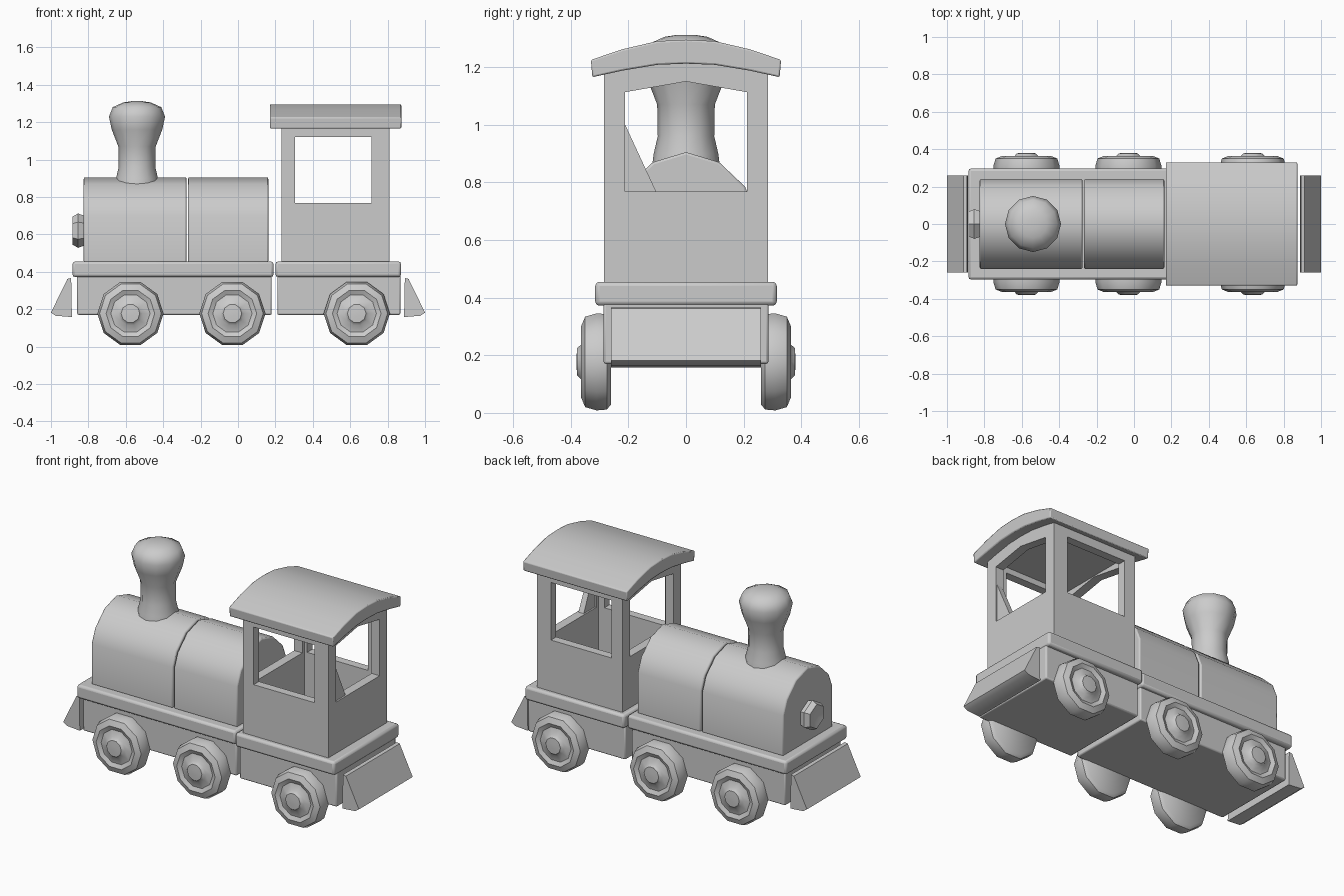
import bpy, bmesh, math
from mathutils import Matrix

if "Cube" in bpy.data.objects:
    bpy.data.objects.remove(bpy.data.objects["Cube"])


def finish(name, bm, bevel=0.0, angle=35):
    bmesh.ops.recalc_face_normals(bm, faces=bm.faces)
    me = bpy.data.meshes.new(name)
    bm.to_mesh(me)
    bm.free()
    ob = bpy.data.objects.new(name, me)
    bpy.context.collection.objects.link(ob)
    if bevel:
        m = ob.modifiers.new("Bevel", 'BEVEL')
        m.width, m.segments, m.limit_method = bevel, 2, 'ANGLE'
        m.angle_limit = math.radians(40)
    smooth(ob, angle)
    return ob


def smooth(ob, angle=35):
    bpy.ops.object.select_all(action='DESELECT')
    ob.select_set(True)
    bpy.context.view_layer.objects.active = ob
    bpy.ops.object.shade_smooth_by_angle(angle=math.radians(angle))


def extrude(name, pts, a, b, axis='X', bevel=0.0):
    """Closed profile swept from a to b: (y,z) points along X, (x,z) along Y."""
    bm = bmesh.new()
    place = (lambda p, t: (t, p[0], p[1])) if axis == 'X' else (lambda p, t: (p[0], t, p[1]))
    r0 = [bm.verts.new(place(p, a)) for p in pts]
    r1 = [bm.verts.new(place(p, b)) for p in pts]
    bm.faces.new(r0)
    bm.faces.new(r1)
    for i in range(len(pts)):
        j = (i + 1) % len(pts)
        bm.faces.new((r0[i], r0[j], r1[j], r1[i]))
    return finish(name, bm, bevel)


def box(name, x0, x1, y, z0, z1, bevel=0.0):
    return extrude(name, [(-y, z0), (y, z0), (y, z1), (-y, z1)], x0, x1, 'X', bevel)


def lathe(name, prof, n, matrix, angle=40):
    """Revolve (radius, height) points around local Z, then place by matrix."""
    bm = bmesh.new()
    rings = [[bm.verts.new((r * math.cos(2 * math.pi * i / n), r * math.sin(2 * math.pi * i / n), h))
              for i in range(n)] for r, h in prof]
    for a, b in zip(rings, rings[1:]):
        for i in range(n):
            j = (i + 1) % n
            bm.faces.new((a[i], a[j], b[j], b[i]))
    bm.faces.new(rings[0])
    bm.faces.new(rings[-1])
    bm.transform(matrix)
    return finish(name, bm, 0, angle)


def mirrored(half):
    """Complete a profile given for y >= 0 from bottom to top centre."""
    return half + [(-y, z) for y, z in reversed(half) if y > 0]


# Boiler in two sections
arch = mirrored([(0.24, 0.45), (0.24, 0.70), (0.205, 0.785), (0.115, 0.87), (0.0, 0.905)])
extrude("boiler_front", arch, -0.825, -0.275, 'X', 0.008)
extrude("boiler_rear", arch, -0.267, 0.162, 'X', 0.008)

# Chimney and boiler door knob
lathe("chimney", [(0.12, 0.84), (0.112, 0.90), (0.098, 0.96), (0.10, 1.07), (0.135, 1.16),
                  (0.15, 1.23), (0.13, 1.28), (0.075, 1.305), (0.03, 1.312)],
      12, Matrix.Translation((-0.54, 0, 0)), 60)
lathe("boiler_knob", [(0.075, -0.02), (0.092, 0.025), (0.075, 0.055), (0.035, 0.045)], 6,
      Matrix.Translation((-0.83, 0, 0.62)) @ Matrix.Rotation(-math.pi / 2, 4, 'Y'))

# Footplates and chassis blocks
box("footplate_front", -0.885, 0.19, 0.297, 0.372, 0.455, 0.014)
box("footplate_rear", 0.20, 0.872, 0.315, 0.372, 0.455, 0.014)
box("chassis_front", -0.86, 0.18, 0.27, 0.17, 0.39, 0.008)
box("chassis_rear", 0.21, 0.868, 0.286, 0.17, 0.39, 0.008)

# Sloped end guards
guard = [(0.888, 0.158), (0.975, 0.165), (1.0, 0.182), (0.912, 0.362), (0.892, 0.366)]
extrude("guard_rear", guard, -0.26, 0.26, 'Y')
extrude("guard_front", [(-x, z) for x, z in guard], -0.26, 0.26, 'Y')

# Wheels with dished face and hub
wheel = [(0.155, 0.26), (0.174, 0.275), (0.177, 0.31), (0.165, 0.35), (0.13, 0.364),
         (0.105, 0.352), (0.065, 0.362), (0.05, 0.378), (0.015, 0.38)]
for label, x in (("front", -0.575), ("middle", -0.03), ("rear", 0.635)):
    for side, s in (("left", 1), ("right", -1)):
        lathe(f"wheel_{label}_{side}", wheel, 10,
              Matrix.Translation((x, 0, 0.177)) @ Matrix.Rotation(-s * math.pi / 2, 4, 'X'))

# Cab shell, hollowed and cut with window openings
cab = extrude("cab", mirrored([(0.284, 0.45), (0.284, 1.185), (0.12, 1.23), (0.0, 1.24)]), 0.232, 0.81)
cutters = [
    box("cut_inside", 0.287, 0.755, 0.233, 0.465, 1.155),
    box("cut_side_windows", 0.305, 0.715, 0.6, 0.768, 1.12),
    extrude("cut_end_windows", mirrored([(0.212, 0.768), (0.212, 1.113), (0.0, 1.15)]), 0.0, 1.2),
]
bpy.ops.object.select_all(action='DESELECT')
bpy.context.view_layer.objects.active = cab
cab.select_set(True)
for c in cutters:
    c.hide_render = True
    m = cab.modifiers.new(c.name, 'BOOLEAN')
    m.operation, m.solver, m.object = 'DIFFERENCE', 'EXACT', c
    bpy.ops.object.modifier_apply(modifier=m.name)
for c in cutters:
    bpy.data.objects.remove(c, do_unlink=True)
smooth(cab, 30)

# Slanted brace in the rear cab opening
extrude("cab_brace", [(-0.225, 0.76), (-0.10, 0.76), (-0.225, 1.03)], 0.765, 0.80)

# Arched cab roof
roof = [(-0.33, 1.225), (-0.22, 1.262), (-0.1, 1.29), (0, 1.295), (0.1, 1.29), (0.22, 1.262), (0.33, 1.225),
        (0.325, 1.165), (0.22, 1.188), (0.1, 1.208), (0, 1.212), (-0.1, 1.208), (-0.22, 1.188), (-0.325, 1.165)]
extrude("cab_roof", roof, 0.17, 0.873, 'X', 0.006)
